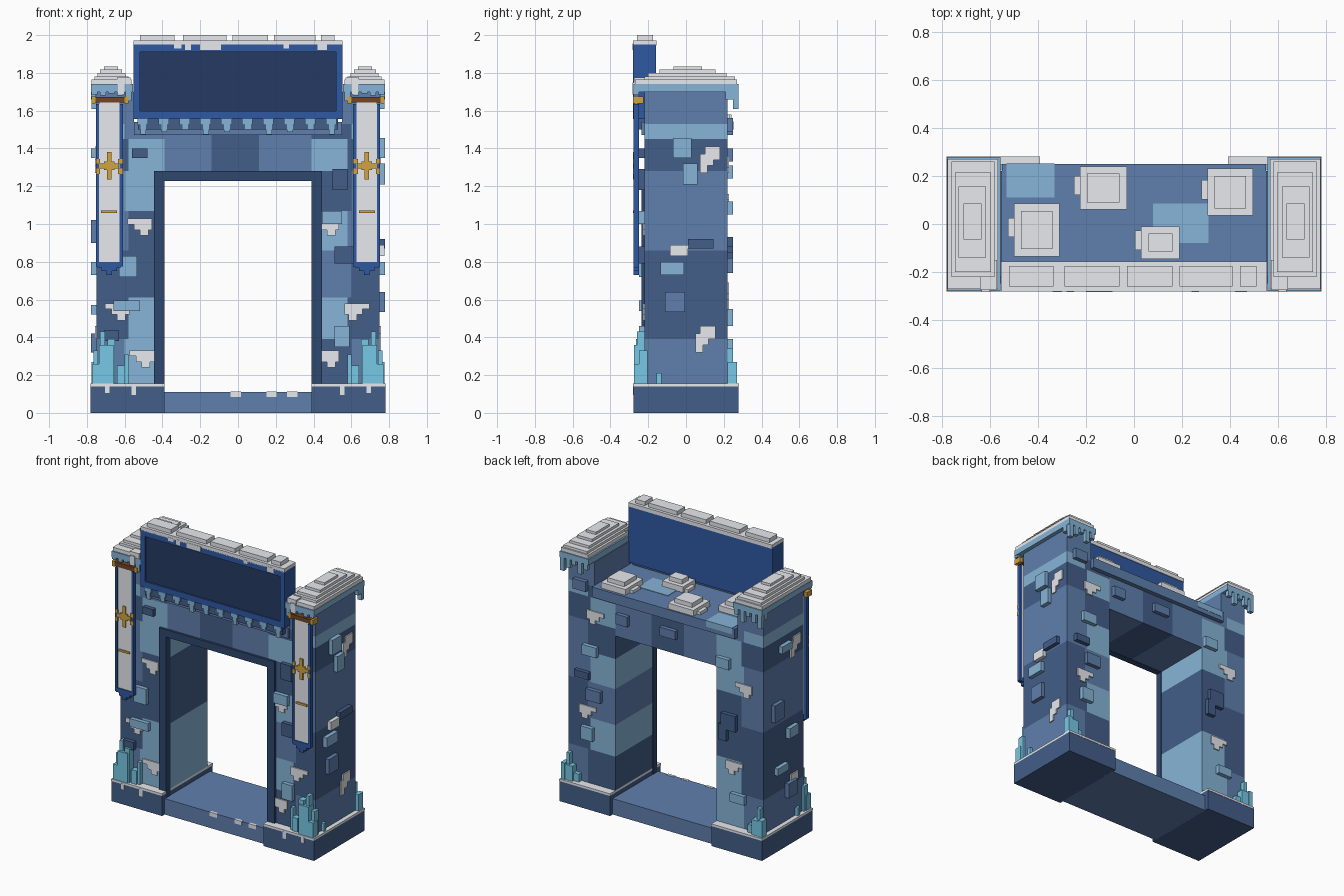
import bpy, bmesh, random
from mathutils import Matrix, Vector

random.seed(4)
COL = {
    'mid': (.115, .215, .42), 'dark': (.056, .112, .25), 'light': (.24, .46, .69),
    'snow': (.80, .82, .86), 'blue': (.028, .10, .36), 'panel': (.019, .042, .125),
    'ice': (.19, .58, .80), 'gold': (.64, .37, .05), 'brown': (.17, .06, .018),
    'frame': (.028, .063, .155)}
mats = {}
for n, c in COL.items():
    mats[n] = bpy.data.materials.new(n)
    mats[n].diffuse_color = (*c, 1)
parts = {}


def box(part, col, x0, x1, y0, y1, z0, z1):
    """Collect a box into the mesh of a named part"""
    bm, cols = parts.setdefault(part, (bmesh.new(), []))
    if col not in cols:
        cols.append(col)
    m = Matrix.Translation(Vector((x0 + x1, y0 + y1, z0 + z1)) / 2) @ Matrix.Diagonal(
        (abs(x1 - x0), abs(y1 - y0), abs(z1 - z0), 1))
    vs = bmesh.ops.create_cube(bm, size=1, matrix=m)['verts']
    for f in {f for v in vs for f in v.link_faces}:
        f.material_index = cols.index(col)


def on(part, col, face, u0, u1, z0, z1, d=.03):
    """Box raised by d from one of the four tower faces"""
    s = -1 if face in ('front', 'left') else 1
    if face in ('front', 'back'):
        box(part, col, u0, u1, *sorted((s * .21, s * (.22 + d))), z0, z1)
    else:
        box(part, col, *sorted((s * .74, s * (.75 + d))), u0, u1, z0, z1)


def snow_patch(face, u, z, s=1, tall=False):
    """Ragged stepped snow patch"""
    if tall:
        rows = [(-.025, .055, .03, .07), (-.05, .055, .0, .03), (-.05, .02, -.03, .0),
                (-.05, -.01, -.07, -.03)]
    else:
        rows = [(-.065, .065, .0, .03), (-.03, .065, -.03, .0), (.0, .045, -.06, -.03)]
    for a, b, c, d in rows:
        a, b = sorted((a * s, b * s))
        on('wall_snow', 'snow', face, u + a, u + b, z + c, z + d, .008)


# Plinths, sill and snow edging
box('sill', 'mid', -.40, .40, -.25, .25, 0, .11)
for x in (-.02, .17, .28):
    box('sill_snow', 'snow', x - .02, x + .035, -.254, -.235, .085, .112)
for s in (-1, 1):
    a, b = sorted((s * .39, s * .78))
    box('plinth', 'dark', a, b, -.278, .278, 0, .14)
    box('plinth_snow', 'snow', a, b, -.28, .28, .14, .155)
    for x, w, h in ((.54, .025, .045), (.68, .025, .035)):
        c, d = sorted((s * x, s * (x + w)))
        box('plinth_snow', 'snow', c, d, -.281, -.27, .14 - h, .145)

# Towers: banded masonry in an inner and an outer column
zs = [.15, .39, .61, .86, 1.07, 1.28, 1.45, 1.53, 1.70]
outer = ['mid', 'dark', 'dark', 'mid', 'mid', 'dark', 'light', 'mid']
inner = {-1: ['light', 'light', 'dark', 'dark', 'light', 'light', 'mid'],
         1: ['dark', 'light', 'mid', 'light', 'dark', 'light', 'dark']}
for s in (-1, 1):
    for i in range(8):
        x0 = .55 if i == 7 else .58 if i % 2 else .60
        a, b = sorted((s * x0, s * .75))
        box('tower', outer[i], a, b, -.22, .22, zs[i], zs[i + 1])
        if i < 7:
            a, b = sorted((s * .39, s * x0))
            box('tower', inner[s][i], a, b, -.22, .22, zs[i], zs[i + 1])

# Lintel and roof slab
for a, b, c in ((-.39, -.14, 'mid'), (-.14, .11, 'dark'), (.11, .39, 'mid')):
    box('lintel', c, a, b, -.22, .22, 1.23, 1.48)
box('roof_slab', 'mid', -.55, .55, -.235, .25, 1.47, 1.54)
box('roof_tile', 'light', -.53, -.33, .11, .252, 1.5, 1.543)
box('roof_tile', 'light', .08, .31, -.08, .085, 1.5, 1.543)

# Dark trim around the front of the opening
for s in (-1, 1):
    box('door_frame', 'frame', *sorted((s * .388, s * .445)), -.235, -.19, .11, 1.28)
box('door_frame', 'frame', -.389, .389, -.235, -.19, 1.228, 1.28)

# Snow piles on the roof
for x0, x1, y0, y1 in ((-.50, -.31, -.135, .085), (-.225, -.03, .06, .24),
                       (.03, .19, -.145, -.01), (.305, .495, .035, .23)):
    box('roof_snow', 'snow', x0, x1, y0, y1, 1.53, 1.58)
    box('roof_snow', 'snow', x0 + .03, x1 - .03, y0 + .03, y1 - .03, 1.57, 1.61)
    ym = (y0 + y1) / 2
    box('roof_snow', 'snow', x0 - .025, x0 + .01, ym - .03, ym + .05, 1.53, 1.56)

# Sign board: backing, raised rim and dark blank panel
box('sign_back', 'blue', -.53, .53, -.265, -.16, 1.555, 1.95)
box('sign_panel', 'panel', -.52, .52, -.27, -.26, 1.595, 1.91)
for s in (-1, 1):
    box('sign_rim', 'blue', *sorted((s * .52, s * .553)), -.28, -.16, 1.555, 1.95)
box('sign_rim', 'blue', -.53, .53, -.28, -.26, 1.555, 1.597)
box('sign_rim', 'blue', -.53, .53, -.28, -.26, 1.91, 1.95)
box('sign_snow', 'snow', -.553, .553, -.28, -.155, 1.945, 1.972)
for a, b in ((-.52, -.335), (-.29, -.06), (-.03, .16), (.19, .41), (.44, .51)):
    box('sign_snow', 'snow', a, b, -.26, -.175, 1.97, 2.0)
for x, w, h in ((-.34, .04, .02), (-.28, .03, .03), (-.2, .11, .03), (.24, .03, .02),
                (.42, .05, .03)):
    box('sign_snow', 'snow', x, x + w, -.282, -.27, 1.95 - h, 1.955)

# Icicles below the sign
box('sign_icicles', 'dark', -.53, .53, -.265, -.17, 1.50, 1.557)
for i in range(10):
    x = -.505 + i * .111
    box('sign_icicles', 'light', x - .028, x + .028, -.275, -.245, 1.525, 1.558)
    box('sign_icicles', 'light', x - .012, x + .018, -.27, -.248, 1.475 + .012 * (i % 3), 1.53)

# Tower caps, stepped snow and cap icicles
for s in (-1, 1):
    def mbox(part, col, a, b, *r):
        box(part, col, *sorted((s * a, s * b)), *r)
    mbox('cap', 'light', .555, .778, -.278, .278, 1.70, 1.74)
    for a, b, c, d, z in ((.565, .775, -.27, .27, 1.765), (.58, .76, -.22, .26, 1.782),
                          (.595, .745, -.20, .215, 1.80), (.615, .73, -.14, .155, 1.818),
                          (.635, .71, -.065, .085, 1.835)):
        mbox('cap_snow', 'snow', a, b, c, d, 1.73, z)
    mbox('cap_snow', 'snow', .57, .64, -.275, -.15, 1.73, 1.775)
    for k, (hf, hb) in enumerate(((.05, .04), (.02, .08), (.01, .03), (.02, .06), (.015, .09))):
        x = .565 + k * .045
        mbox('cap_icicles', 'light', x, x + .03, -.278, -.25, 1.70 - hf, 1.71)
        mbox('cap_icicles', 'light', x, x + .03, .25, .278, 1.70 - hb, 1.71)
    mbox('cap_icicles', 'light', .752, .778, .21, .25, 1.66, 1.71)
    mbox('cap_icicles', 'snow', .60, .635, -.282, -.27, 1.685, 1.75)

    # Hanging banner: rod, cloth, border, stepped tip and gold trim
    mbox('banner_rod', 'brown', .60, .755, -.279, -.225, 1.642, 1.672)
    for x in (.58, .755):
        mbox('banner_rod', 'gold', x, x + .02, -.28, -.225, 1.638, 1.675)
    mbox('banner_cloth', 'snow', .625, .737, -.272, -.255, .79, 1.642)
    for x in (.61, .735):
        mbox('banner_border', 'blue', x, x + .017, -.278, -.25, .775, 1.635)
    mbox('banner_border', 'blue', .62, .745, -.278, -.25, .77, .80)
    mbox('banner_border', 'blue', .64, .722, -.278, -.25, .75, .775)
    mbox('banner_border', 'blue', .667, .697, -.278, -.25, .73, .755)
    for a, b, c, d in ((.671, .693, 1.235, 1.38), (.63, .735, 1.295, 1.32),
                       (.61, .635, 1.32, 1.345), (.73, .752, 1.32, 1.345),
                       (.61, .635, 1.265, 1.293), (.73, .752, 1.265, 1.293),
                       (.655, .71, 1.285, 1.33), (.64, .725, 1.058, 1.072)):
        mbox('banner_trim', 'gold', a, b, -.28, -.265, c, d)

    # Ice crystals at the tower feet
    for a, b, c, d, z in ((.66, .735, -.275, -.215, .36), (.705, .73, -.26, -.22, .43),
                          (.65, .69, -.265, -.215, .39), (.60, .64, -.26, -.215, .25),
                          (.58, .60, -.25, -.215, .31), (.735, .77, -.275, -.225, .26),
                          (.74, .765, -.25, -.205, .33), (.75, .77, -.155, -.13, .21),
                          (.69, .75, .215, .265, .26), (.72, .745, .22, .25, .34),
                          (.65, .69, .215, .25, .21), (.745, .775, .22, .27, .27)):
        mbox('ice_crystals', 'ice', a, b, c, d, .15, z)

# Raised stones: face, colour, u0, u1, z0, z1
F, B, L, R = 'front', 'back', 'left', 'right'
for f, c, *q in ((F, 'dark', -.56, -.48, 1.35, 1.40), (F, 'light', -.63, -.535, .72, .83),
                 (F, 'light', -.66, -.52, .54, .595), (F, 'dark', -.71, -.63, .38, .435),
                 (F, 'dark', .50, .58, 1.18, 1.29), (F, 'light', .445, .55, 1.0, 1.07),
                 (F, 'dark', .51, .61, .79, .88), (F, 'light', .51, .59, .35, .46),
                 (B, 'mid', -.09, .03, 1.34, 1.40), (B, 'mid', .28, .37, 1.33, 1.40),
                 (B, 'light', -.50, -.40, 1.24, 1.31), (B, 'dark', -.55, -.44, .82, .93),
                 (B, 'dark', -.48, -.42, .74, .85), (B, 'light', -.62, -.51, .33, .39),
                 (B, 'mid', .60, .70, 1.49, 1.56), (B, 'light', .52, .63, 1.05, 1.12),
                 (B, 'dark', .58, .69, .88, .93), (B, 'mid', .49, .60, .74, .82),
                 (B, 'light', .55, .64, .46, .55),
                 (R, 'light', -.07, .03, 1.35, 1.455), (R, 'light', -.015, .06, 1.21, 1.32),
                 (R, 'dark', .01, .145, .87, .92), (R, 'light', -.135, -.01, .73, .80),
                 (R, 'mid', -.11, -.005, .535, .64),
                 (L, 'light', -.06, .05, 1.35, 1.40), (L, 'mid', .03, .13, .90, 1.02),
                 (L, 'light', -.13, -.03, .73, .80), (L, 'light', -.02, .10, .52, .57),
                 (L, 'mid', -.12, -.02, .32, .42)):
    on('raised_stones', c, f, *q, .028)

# Snow stuck to the walls
for u, z, s in ((-.52, .998, 1), (.47, .998, 1), (-.64, .55, 1), (.63, .55, -1),
                (-.51, .30, 1), (.47, .30, 1)):
    snow_patch(F, u, z, s)
for u, z, s in ((.54, 1.33, 1), (-.6, 1.13, -1), (.6, .66, 1), (-.53, .57, 1)):
    snow_patch(B, u, z, s)
for f, s in ((R, 1), (L, -1)):
    snow_patch(f, s * .125, 1.34, s, True)
    snow_patch(f, s * .10, .39, s, True)
on('wall_snow', 'snow', R, -.085, .01, .83, .89, .026)

# Turn every collected part into an object
for name, (bm, cols) in parts.items():
    me = bpy.data.meshes.new(name)
    bm.to_mesh(me)
    bm.free()
    for c in cols:
        me.materials.append(mats[c])
    bpy.context.collection.objects.link(bpy.data.objects.new(name, me))
